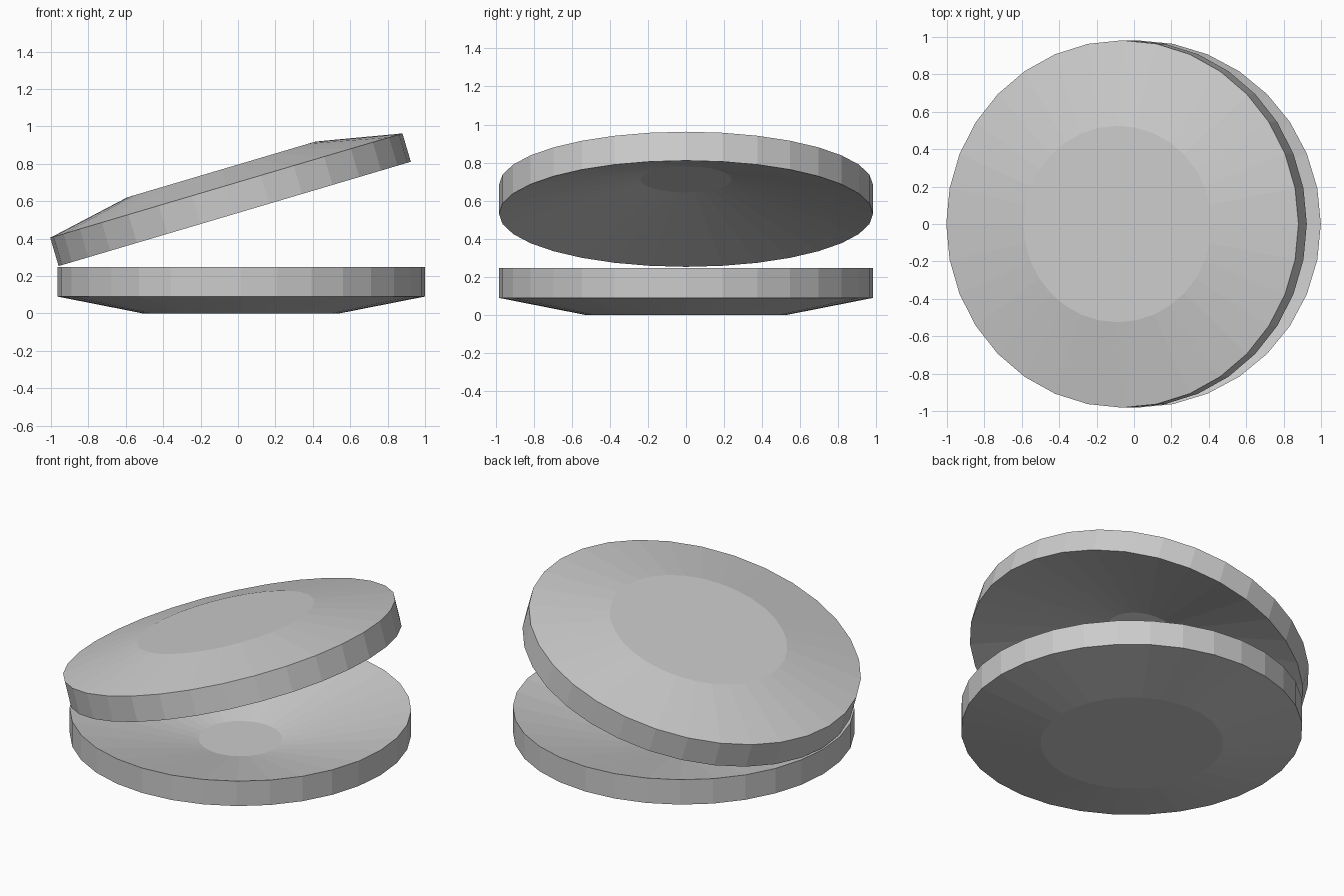
import bpy, bmesh, math
from mathutils import Matrix

if "Cube" in bpy.data.objects:
    bpy.data.objects.remove(bpy.data.objects["Cube"])

SIDES = 32
# Shell section (radius, height), from outer base up over the rim to the inner dish floor
PROFILE = [(0.525, 0.0), (0.982, 0.09), (0.982, 0.248), (0.24, 0.06)]
RIM_Z = 0.248


def make_shell(name, matrix):
    bm = bmesh.new()
    rings = []
    for r, z in PROFILE:
        rings.append([bm.verts.new((r * math.cos(2 * math.pi * i / SIDES),
                                    r * math.sin(2 * math.pi * i / SIDES), z - RIM_Z))
                      for i in range(SIDES)])
    for a, b in zip(rings, rings[1:]):
        for i in range(SIDES):
            j = (i + 1) % SIDES
            bm.faces.new((a[i], a[j], b[j], b[i]))
    # Flat base and flat dish floor
    bm.faces.new(rings[0][::-1])
    bm.faces.new(rings[-1])
    bm.transform(matrix)
    bmesh.ops.recalc_face_normals(bm, faces=bm.faces)
    mesh = bpy.data.meshes.new(name)
    bm.to_mesh(mesh)
    bm.free()
    obj = bpy.data.objects.new(name, mesh)
    bpy.context.collection.objects.link(obj)
    return obj


# Lower shell lies flat, open side up
make_shell("lower_shell", Matrix.Translation((0.017, 0, RIM_Z)))

# Upper shell is the same dish turned over and tilted open about its left edge
flip = Matrix.Rotation(math.pi, 4, 'X')
tilt = Matrix.Rotation(math.radians(-16.5), 4, 'Y')
make_shell("upper_shell", Matrix.Translation((-0.0175, 0, 0.532)) @ tilt @ flip)
